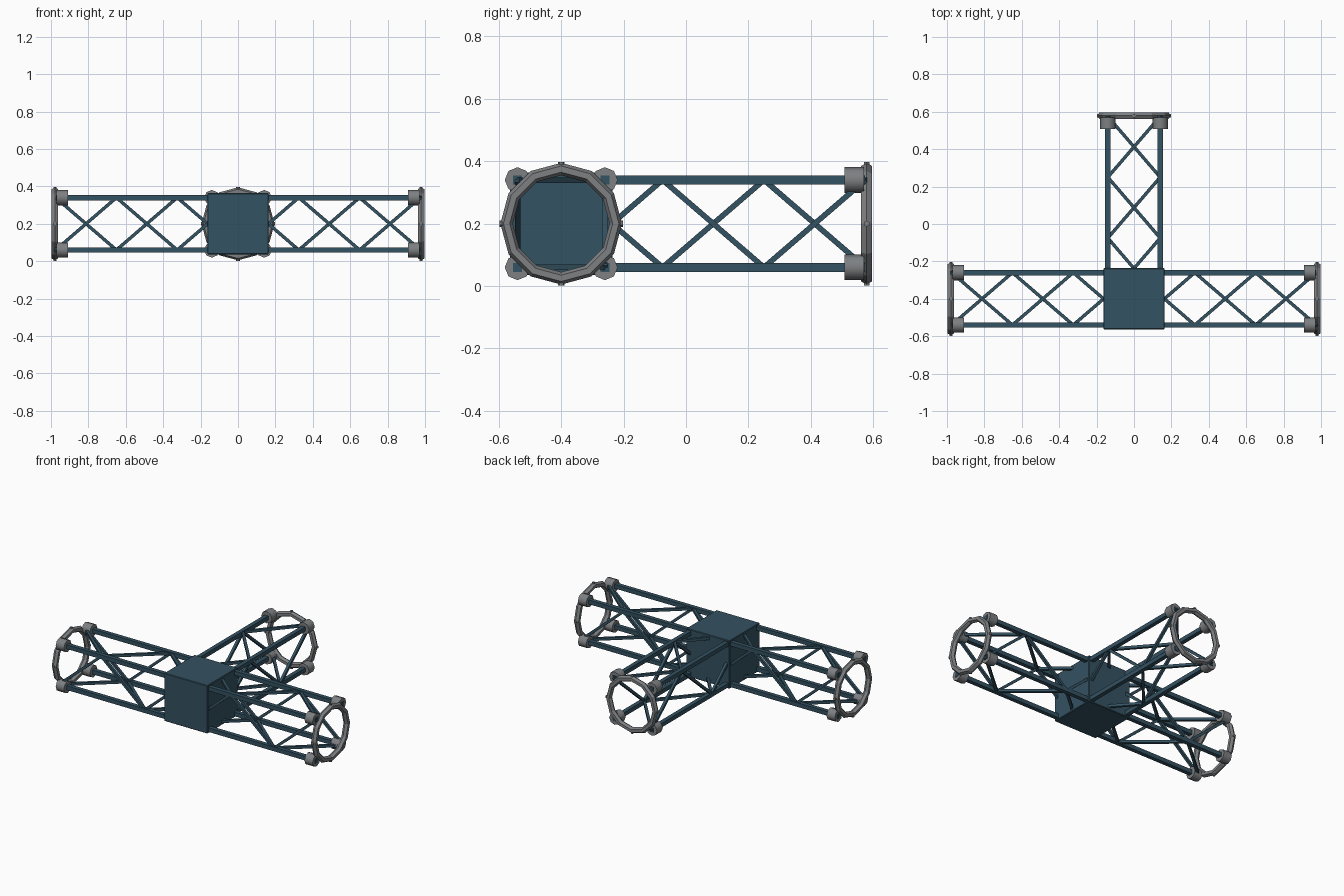
import bpy, math
from mathutils import Vector, Matrix

if "Cube" in bpy.data.objects:
    bpy.data.objects.remove(bpy.data.objects["Cube"])

HUB = Vector((0, -0.4, 0.2))
A = 0.14        # chord offset from the arm axis
STEP = 0.325    # lattice pitch
LEN = 0.979     # arm length to the ring centre


def mat(name, c):
    m = bpy.data.materials.new(name)
    m.diffuse_color = (*c, 1)
    m.use_nodes = True
    m.node_tree.nodes["Principled BSDF"].inputs["Base Color"].default_value = m.diffuse_color
    return m


blue = mat("steel blue", (0.034, 0.085, 0.122))
gray = mat("metal gray", (0.205, 0.215, 0.225))


def finish(name, m, smooth=0):
    o = bpy.context.object
    if smooth:
        bpy.ops.object.shade_smooth_by_angle(angle=math.radians(smooth))
    o.name = name
    o.data.materials.append(m)
    return o


def rod(name, a, b, r, m, n, spin=0.0, smooth=0):
    a, b = Vector(a), Vector(b)
    d = b - a
    bpy.ops.mesh.primitive_cylinder_add(vertices=n, radius=r, depth=d.length)
    o = finish(name, m, smooth)
    o.data.transform(Matrix.Rotation(spin, 4, 'Z'))
    o.matrix_world = Matrix.Translation((a + b) / 2) @ d.to_track_quat('Z', 'Y').to_matrix().to_4x4()
    return o


def arm(name, turn):
    parts = []
    corners = [(A, A), (-A, A), (-A, -A), (A, -A)]
    for k in range(4):
        y, z = corners[k]
        y2, z2 = corners[(k + 1) % 4]
        # square corner chord and its round end collar
        parts.append(rod(name + "_chord", (0.1, y, z), (0.974, y, z), 0.02, blue, 4, math.pi / 4))
        parts.append(rod(name + "_collar", (0.908, y, z), (0.97, y, z), 0.041, gray, 8, 0, 50))
        # zigzag lattice on this side, meeting its neighbours at shared nodes
        for i in range(3):
            p, q = ((y, z), (y2, z2)) if (i + k) % 2 == 0 else ((y2, z2), (y, z))
            parts.append(rod(name + "_lattice", (i * STEP, *p), ((i + 1) * STEP, *q),
                             0.0125, blue, 4, math.pi / 4))
        # small bolt on the ring
        c, s = math.cos(k * math.pi / 2), math.sin(k * math.pi / 2)
        parts.append(rod(name + "_bolt", (LEN, 0.17 * c, 0.17 * s),
                         (LEN, 0.198 * c, 0.198 * s), 0.010, gray, 6))
    # end ring
    bpy.ops.mesh.primitive_torus_add(major_segments=12, minor_segments=6,
                                     major_radius=0.175, minor_radius=0.02)
    ring = finish(name + "_end_ring", gray)
    ring.matrix_world = Matrix.Translation((LEN, 0, 0)) @ Matrix.Rotation(math.pi / 2, 4, 'Y')
    parts.append(ring)
    # aim the arm and attach it to the hub
    bpy.context.view_layer.update()
    place = Matrix.Translation(HUB) @ Matrix.Rotation(turn, 4, 'Z')
    for o in parts:
        o.matrix_world = place @ o.matrix_world


# central hub block
bpy.ops.mesh.primitive_cube_add(size=0.328, location=HUB)
hub = finish("hub", blue)
b = hub.modifiers.new("bevel", 'BEVEL')
b.width = 0.004
b.segments = 1

arm("right_arm", 0)
arm("back_arm", math.pi / 2)
arm("left_arm", math.pi)
